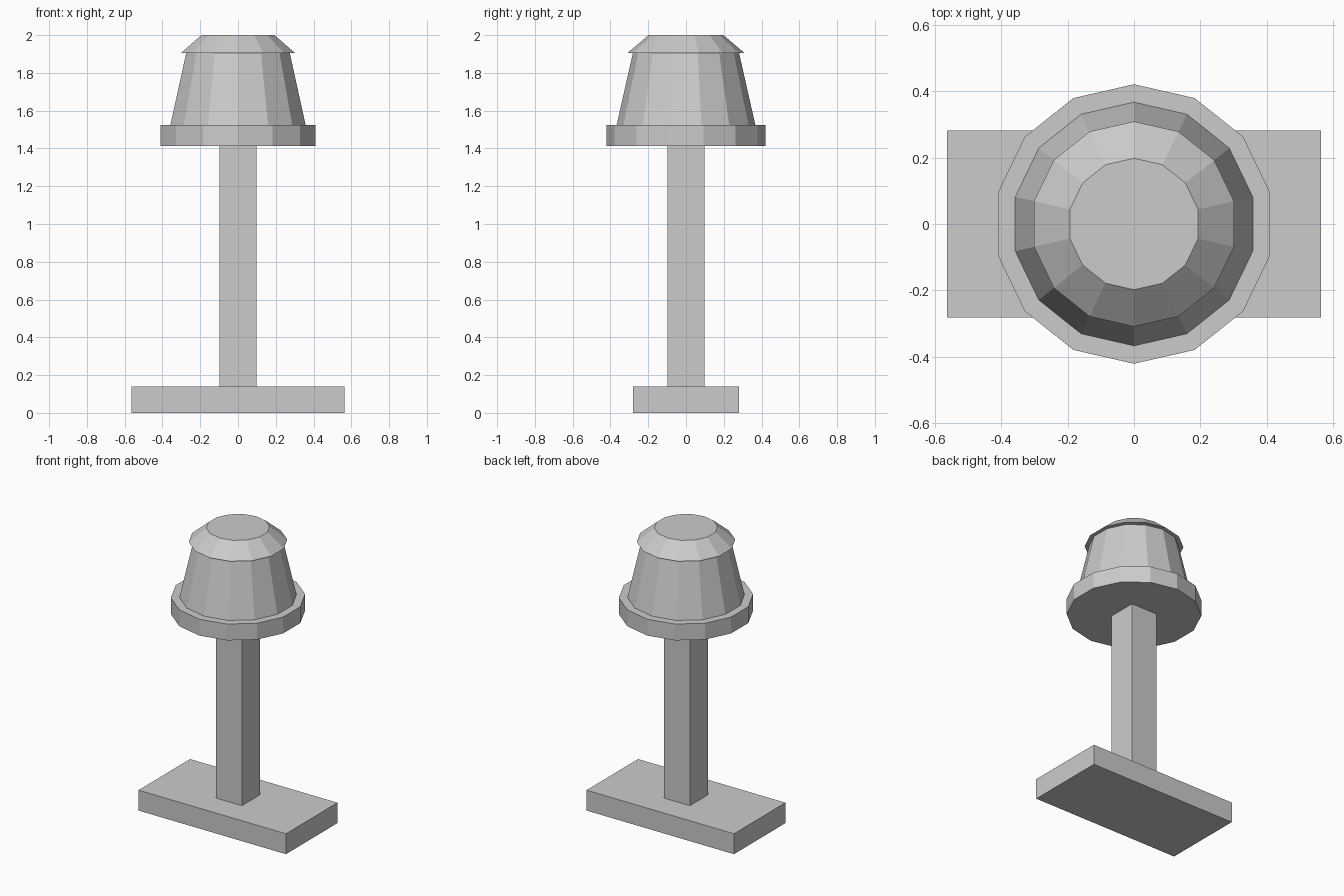
import bpy
import bmesh
from math import sin, cos, tau

if "Cube" in bpy.data.objects:
    bpy.data.objects.remove(bpy.data.objects["Cube"], do_unlink=True)

SIDES = 14

grey = bpy.data.materials.new("light_grey")
grey.use_nodes = True
colour = (0.6, 0.6, 0.6, 1)
grey.diffuse_color = colour
grey.node_tree.nodes["Principled BSDF"].inputs["Base Color"].default_value = colour


def frustum(name, outline_low, outline_high, z_low, z_high):
    """Closed solid between two matching outlines, flat shaded."""
    bm = bmesh.new()
    low = [bm.verts.new((x, y, z_low)) for x, y in outline_low]
    high = [bm.verts.new((x, y, z_high)) for x, y in outline_high]
    bm.faces.new(low)
    bm.faces.new(high)
    n = len(low)
    for i in range(n):
        j = (i + 1) % n
        bm.faces.new((low[i], low[j], high[j], high[i]))
    bmesh.ops.recalc_face_normals(bm, faces=bm.faces)
    mesh = bpy.data.meshes.new(name)
    bm.to_mesh(mesh)
    bm.free()
    mesh.materials.append(grey)
    obj = bpy.data.objects.new(name, mesh)
    bpy.context.collection.objects.link(obj)
    return obj


def ring(radius):
    # One corner points straight to the back
    return [(radius * sin(tau * i / SIDES), radius * cos(tau * i / SIDES))
            for i in range(SIDES)]


def rect(hx, hy):
    return [(-hx, -hy), (hx, -hy), (hx, hy), (-hx, hy)]


# Foot and square post
frustum("base", rect(0.563, 0.281), rect(0.563, 0.281), 0, 0.141)
frustum("post", rect(0.099, 0.099), rect(0.099, 0.099), 0.141, 1.412)

# Lamp head: rim plate, tapered body, overhanging cap
frustum("rim", ring(0.421), ring(0.421), 1.412, 1.525)
frustum("shade", ring(0.367), ring(0.281), 1.525, 1.906)
frustum("cap", ring(0.309), ring(0.198), 1.906, 2.0)
